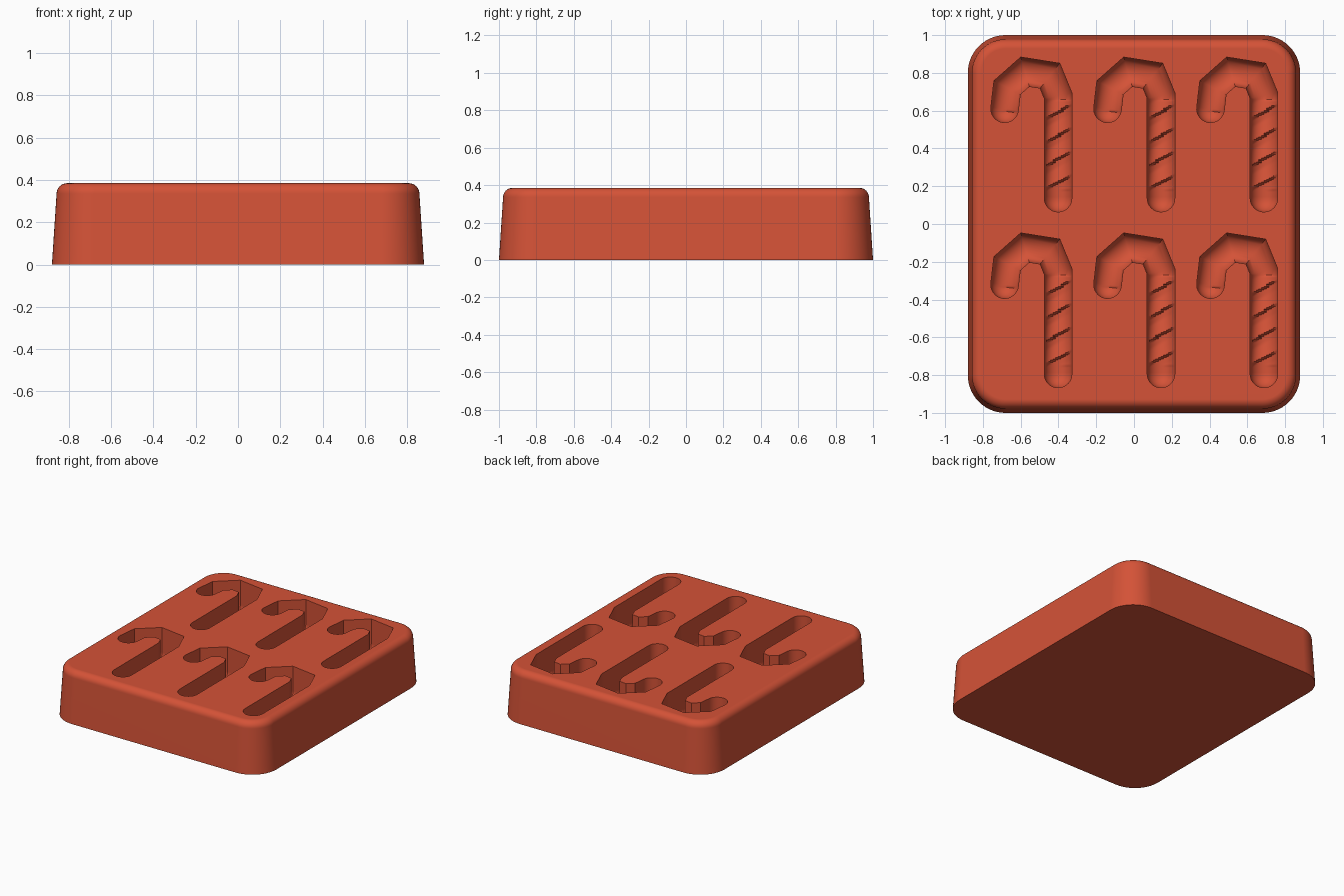
import bpy, bmesh, math
from mathutils import Vector

if "Cube" in bpy.data.objects:
    bpy.data.objects.remove(bpy.data.objects["Cube"], do_unlink=True)

HEIGHT, FILLET, CORNER = 0.385, 0.05, 0.2
RADIUS, AXIS_Z = 0.073, 0.2          # groove half width, height of its centre line
PITCH = 0.124                        # distance between candy stripes

silicone = bpy.data.materials.new("terracotta red")
silicone.use_nodes = True
colour = (0.66, 0.085, 0.038, 1)
silicone.diffuse_color = colour
bsdf = next(n for n in silicone.node_tree.nodes if n.type == "BSDF_PRINCIPLED")
bsdf.inputs["Base Color"].default_value = colour
bsdf.inputs["Roughness"].default_value = 0.6


def loft(bm, rings):
    """Join closed rings of points into a capped solid."""
    loops = [[bm.verts.new(p) for p in ring] for ring in rings]
    for a, b in zip(loops, loops[1:]):
        for i in range(len(a)):
            j = (i + 1) % len(a)
            bm.faces.new((a[i], a[j], b[j], b[i]))
    bm.faces.new(loops[0][::-1])
    bm.faces.new(loops[-1])


def make_object(name, bm):
    bmesh.ops.recalc_face_normals(bm, faces=bm.faces)
    mesh = bpy.data.meshes.new(name)
    bm.to_mesh(mesh)
    bm.free()
    mesh.materials.append(silicone)
    obj = bpy.data.objects.new(name, mesh)
    bpy.context.scene.collection.objects.link(obj)
    return obj


# Tapered block with round corners and a soft top edge
def rounded_rect(inset, z, steps=14):
    ring = []
    for k, (sx, sy) in enumerate(((1, 1), (-1, 1), (-1, -1), (1, -1))):
        for i in range(steps + 1):
            a = math.pi / 2 * (k + i / steps)
            r = CORNER - inset
            ring.append((sx * (0.88 - CORNER) + r * math.cos(a),
                         sy * (1 - CORNER) + r * math.sin(a), z))
    return ring


levels = [(0, 0)]
for i in range(9):
    a = math.pi / 2 * i / 8
    levels.append((0.022 + FILLET * (1 - math.cos(a)),
                   HEIGHT - FILLET + FILLET * math.sin(a)))
bm = bmesh.new()
loft(bm, [rounded_rect(inset, z) for inset, z in levels])
mould = make_object("candy_mould", bm)

# Cane groove: U-shaped section swept along a hook
HOOK = [Vector(p) for p in ((-0.685, 0.61), (-0.672, 0.722), (-0.577, 0.806),
                            (-0.445, 0.785), (-0.402, 0.68))]
LEG_END = Vector((-0.402, 0.137))


def stripe(p):
    """Small saw-tooth step that winds along the leg."""
    if not 0.18 < p.y < 0.655:
        return 0
    phase = ((0.592 - p.y + 0.55 * (p.x + 0.402)) / PITCH) % 1
    return 0.018 * max(0, phase - 0.35) / 0.65


def section(centre, side, scale=1.0, steps=16):
    ring = []
    for i in range(steps + 1):
        a = math.pi * i / steps
        p = centre - side * RADIUS * scale * math.cos(a)
        lift = stripe(p) * math.sin(a) if scale == 1 else 0
        ring.append((p.x, p.y, AXIS_Z - RADIUS * scale * math.sin(a) + lift))
    right, left = ring[-1], ring[0]
    return ring + [(right[0], right[1], 0.5), (left[0], left[1], 0.5)]


def normal(d):
    return Vector((d.y, -d.x))


def end_rings(point, direction):
    """Sections that shrink to a round end."""
    side = normal(direction)
    for i in range(1, 9):
        t = math.radians(86) * i / 8
        yield section(point + direction * RADIUS * math.sin(t), side, math.cos(t))


path = HOOK + [LEG_END]
dirs = [(b - a).normalized() for a, b in zip(path, path[1:])]
start = list(end_rings(HOOK[0], -dirs[0]))
# the start runs backwards, so mirror its sides to match the sweep
start = [r[16::-1] + r[17:][::-1] for r in reversed(start)]
rings = start + [section(HOOK[0], normal(dirs[0]))]
for p, d0, d1 in zip(HOOK[1:], dirs, dirs[1:]):
    mitre = (normal(d0) + normal(d1)).normalized()
    rings.append(section(p, mitre / mitre.dot(normal(d0))))
count = 80
for i in range(count):
    y = 0.66 + (LEG_END.y - 0.66) * i / (count - 1)
    rings.append(section(Vector((LEG_END.x, y)), normal(dirs[-1])))
rings += list(end_rings(LEG_END, dirs[-1]))

# Six grooves in two rows
bm = bmesh.new()
for col in range(3):
    for row in range(2):
        loft(bm, [[(x + 0.545 * col, y - 0.931 * row, z) for x, y, z in r]
                  for r in rings])
cutter = make_object("cane_cutter", bm)
cutter.hide_render = True

cut = mould.modifiers.new("cane grooves", "BOOLEAN")
cut.operation = "DIFFERENCE"
cut.solver = "EXACT"
cut.object = cutter
bpy.ops.object.select_all(action="DESELECT")
mould.select_set(True)
bpy.context.view_layer.objects.active = mould
bpy.ops.object.modifier_apply(modifier=cut.name)
bpy.data.objects.remove(cutter, do_unlink=True)

# Smooth shading with crisp rims
bpy.ops.object.shade_smooth_by_angle(angle=math.radians(35))
weighted = mould.modifiers.new("flat top normals", "WEIGHTED_NORMAL")
weighted.keep_sharp = True
